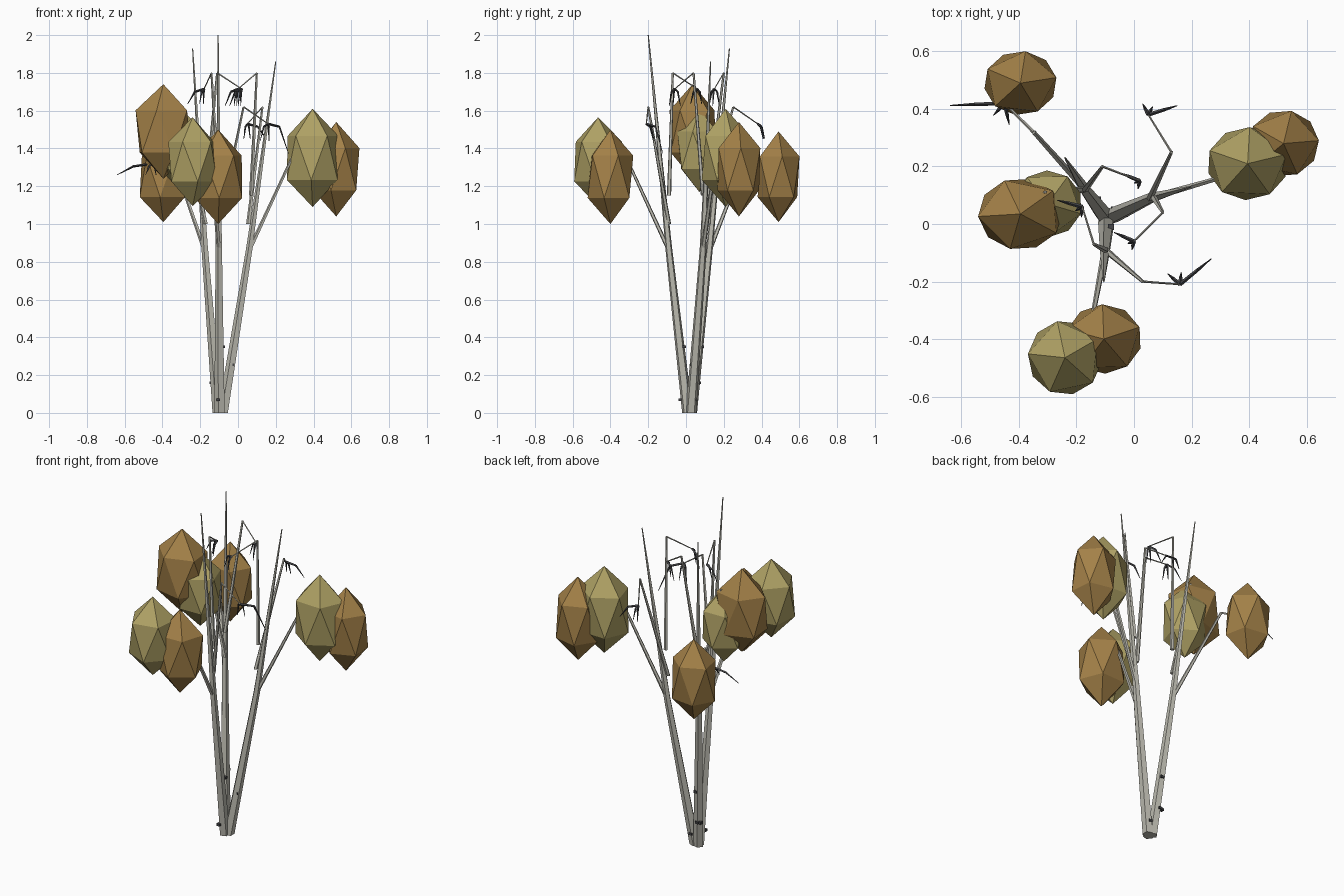
import bpy, bmesh, math
from mathutils import Vector, Matrix

if "Cube" in bpy.data.objects:
    bpy.data.objects.remove(bpy.data.objects["Cube"])


def material(name, rgb):
    m = bpy.data.materials.new(name)
    m.diffuse_color = (*rgb, 1)
    m.use_nodes = True
    m.node_tree.nodes["Principled BSDF"].inputs["Base Color"].default_value = m.diffuse_color
    return m


BARK = material("pale_bark", (0.50, 0.49, 0.43))
TWIG = material("dark_twig", (0.06, 0.06, 0.065))
BROWN = material("brown_leaves", (0.37, 0.22, 0.065))
YELLOW = material("yellow_leaves", (0.43, 0.36, 0.13))


def finish(name, bm, mat):
    me = bpy.data.meshes.new(name)
    bmesh.ops.recalc_face_normals(bm, faces=bm.faces)
    bm.to_mesh(me)
    bm.free()
    me.materials.append(mat)
    ob = bpy.data.objects.new(name, me)
    bpy.context.collection.objects.link(ob)
    return ob


def tube(bm, pts, radii, sides=5):
    """Tapered faceted tube; rings stay level on steep segments."""
    pts = [Vector(p) for p in pts]
    rings = []
    for i, (p, r) in enumerate(zip(pts, radii)):
        d = (pts[min(i + 1, len(pts) - 1)] - pts[max(i - 1, 0)]).normalized()
        if d.z > 0.8:
            d = Vector((0, 0, 1))
        q = d.to_track_quat('Z', 'Y')
        rings.append([bm.verts.new(p + q @ Vector((r * math.cos(a), r * math.sin(a), 0)))
                      for a in (2 * math.pi * k / sides for k in range(sides))])
    for a, b in zip(rings, rings[1:]):
        for k in range(sides):
            n = (k + 1) % sides
            bm.faces.new((a[k], a[n], b[n], b[k]))
    bm.faces.new(rings[0])
    bm.faces.new(rings[-1])


# three leaning trunks, each with one low side branch
trunks = {
    "right": [(-.078, .026, 0), (.06, .09, .86), (.20, .13, 1.86)],
    "front": [(-.095, .008, 0), (-.10, -.09, .86), (-.105, -.20, 2.0)],
    "back": [(-.105, .03, 0), (-.175, .125, .88), (-.24, .23, 1.93)],
}
low_branches = {
    "right": [(.06, .09, .86), (.30, .16, 1.38), (.40, .22, 1.34)],
    "front": [(-.10, -.09, .86), (-.145, -.33, 1.38), (-.18, -.43, 1.32)],
    "back": [(-.175, .125, .86), (-.35, .32, 1.36), (-.45, .42, 1.32)],
}
for side, path in trunks.items():
    bm = bmesh.new()
    tube(bm, path, (.030, .019, .003))
    finish(side + "_trunk", bm, BARK)
    bm = bmesh.new()
    a, b, c = low_branches[side]
    tube(bm, (a, b), (.013, .008))
    tube(bm, (b, c), (.006, .004), 4)
    finish(side + "_low_branch", bm, BARK)

# upper branches: rise steeply, then a thin drooping end
uppers = [
    [(.055, .09, 1.0), (.13, .25, 1.62), (.05, .38, 1.53)],
    [(.07, .09, 1.15), (.10, .04, 1.80), (.00, -.06, 1.715)],
    [(-.10, -.09, 1.0), (.03, -.20, 1.62), (.16, -.21, 1.53)],
    [(-.10, -.09, 1.15), (-.14, -.07, 1.80), (-.18, .06, 1.715)],
    [(-.17, .12, 1.15), (-.11, .20, 1.80), (.02, .15, 1.715)],
    [(-.17, .12, 1.0), (-.31, .11, 1.62), (-.37, -.02, 1.53)],
]
for i, (a, b, c) in enumerate(uppers):
    bm = bmesh.new()
    tube(bm, (a, b), (.012, .006))
    tube(bm, (b, c), (.004, .003), 4)
    finish(f"upper_branch_{i + 1}", bm, BARK)

# clawed dark twigs at the branch ends: (end, long direction, reach, drop)
claws = [
    ((.05, .38, 1.53), (.95, .3), .105, .08),
    ((.00, -.06, 1.715), (-.9, .4), .075, .09),
    ((.16, -.21, 1.53), (.77, .63), .14, .16),
    ((-.18, .06, 1.715), (-.95, .25), .09, .08),
    ((.02, .15, 1.715), (-.85, .35), .07, .09),
    ((-.45, .42, 1.32), (-1, -.04), .19, .06),
]
for i, (e, d, reach, drop) in enumerate(claws):
    bm = bmesh.new()
    e, d = Vector(e), Vector((*d, 0)).normalized()
    for turn, k in ((0, 1), (100, .4), (45, .3)):
        v = Matrix.Rotation(math.radians(turn), 3, 'Z') @ d
        h = min(drop, .09) if turn else drop
        mid = e + v * reach * k * .55 + Vector((0, 0, -.015))
        tip = e + v * reach * k + Vector((0, 0, -h))
        tube(bm, (e, mid), (.007, .006), 4)
        tube(bm, (mid, tip), (.006, .0015), 4)
    finish(f"twig_claw_{i + 1}", bm, TWIG)

# small bark knots low on the trunks
bm = bmesh.new()
for p in ((-.14, .065, .16), (-.125, .07, .16), (-.105, -.03, .07), (-.07, .05, .07),
          (-.105, -.02, .255), (-.03, .035, .255), (-.08, -.01, .35), (-.125, .085, .35)):
    bmesh.ops.create_cube(bm, size=1, matrix=Matrix.Translation(p) @ Matrix.Diagonal((.02, .02, .014, 1)))
finish("bark_knots", bm, TWIG)

# faceted leaf clumps: centre, half sizes, yaw, material
clumps = [
    ((-.395, .49, 1.25), (.142, .125, .24), 10, BROWN),
    ((-.395, .035, 1.49), (.165, .14, .25), 40, BROWN),
    ((-.105, -.40, 1.25), (.148, .135, .25), 20, BROWN),
    ((.52, .28, 1.29), (.138, .13, .25), 5, BROWN),
    ((-.30, .07, 1.39), (.135, .13, .22), 55, YELLOW),
    ((-.24, -.465, 1.33), (.145, .145, .235), 30, YELLOW),
    ((.395, .21, 1.35), (.158, .142, .26), 15, YELLOW),
]
for i, (c, s, yaw, mat) in enumerate(clumps):
    bm = bmesh.new()
    m = Matrix.Translation(c) @ Matrix.Diagonal((*s, 1)) @ Matrix.Rotation(math.radians(yaw), 4, 'Z')
    bmesh.ops.create_icosphere(bm, subdivisions=1, radius=1, matrix=m)
    finish(f"leaf_clump_{i + 1}", bm, mat)
